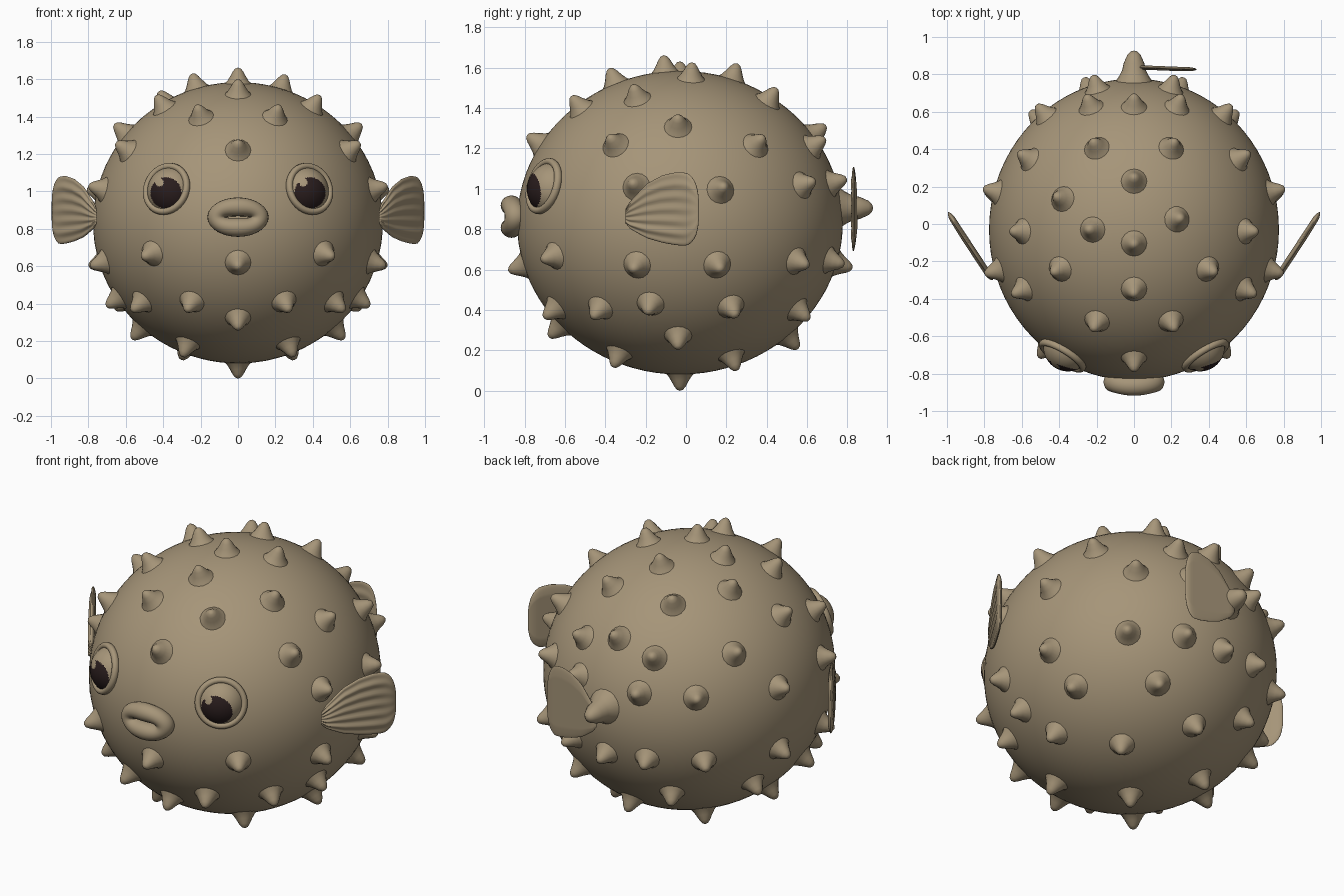
import bpy, bmesh, math
from mathutils import Vector, Matrix

if "Cube" in bpy.data.objects:
    bpy.data.objects.remove(bpy.data.objects["Cube"])

C = Vector((0, -0.03, 0.832))          # body centre
R = Vector((0.775, 0.807, 0.752))      # body radii


def material(name, rgb):
    m = bpy.data.materials.new(name)
    m.diffuse_color = (*rgb, 1)
    m.use_nodes = True
    m.node_tree.nodes["Principled BSDF"].inputs["Base Color"].default_value = m.diffuse_color
    return m


TAN = material("tan skin", (0.38, 0.30, 0.19))
DARK = material("dark pupil", (0.022, 0.012, 0.012))


def finish(name, bm, mats=(TAN,)):
    bmesh.ops.recalc_face_normals(bm, faces=bm.faces[:])
    for f in bm.faces:
        f.smooth = True
    me = bpy.data.meshes.new(name)
    bm.to_mesh(me)
    bm.free()
    for m in mats:
        me.materials.append(m)
    ob = bpy.data.objects.new(name, me)
    bpy.context.collection.objects.link(ob)
    return ob


def surface(p):
    """Point and outward normal on the body in the direction of p."""
    q = Vector(p) - C
    q /= Vector((q.x / R.x, q.y / R.y, q.z / R.z)).length
    n = Vector((q.x / R.x ** 2, q.y / R.y ** 2, q.z / R.z ** 2)).normalized()
    return C + q, n


def lathe(bm, profile, origin, axis, seg=16):
    """Spin (radius, height) points round an axis; the last point is the tip."""
    rot = axis.to_track_quat('Z', 'Y')
    rings = []
    for r, h in profile[:-1]:
        rings.append([bm.verts.new(origin + rot @ Vector((r * math.cos(a), r * math.sin(a), h)))
                      for a in (2 * math.pi * i / seg for i in range(seg))])
    tip = bm.verts.new(origin + axis * profile[-1][1])
    for i in range(seg):
        j = (i + 1) % seg
        for a, b in zip(rings, rings[1:]):
            bm.faces.new((a[i], a[j], b[j], b[i]))
        bm.faces.new((rings[-1][i], rings[-1][j], tip))


def tube(bm, fn, nu, nv):
    """Closed ring surface from fn(angle_u, angle_v)."""
    v = [[bm.verts.new(fn(2 * math.pi * i / nu, 2 * math.pi * j / nv)) for j in range(nv)]
         for i in range(nu)]
    for i in range(nu):
        for j in range(nv):
            k, l = (i + 1) % nu, (j + 1) % nv
            bm.faces.new((v[i][j], v[k][j], v[k][l], v[i][l]))


# body
bm = bmesh.new()
bmesh.ops.create_icosphere(bm, subdivisions=5, radius=1,
                           matrix=Matrix.Translation(C) @ Matrix.Diagonal((*R, 1)))
finish("body", bm)

# spikes: single ones, then mirrored pairs
single = [(0, -.77, 1.25), (0, -.38, 1.59), (0, -.11, 1.645), (0, .25, 1.6), (0, .68, 1.30),
          (0, .82, .61), (0, .55, .22), (0, -.03, 0), (0, -.87, .6), (0, -.68, .27),
          (-.24, -.03, 1.61), (.25, .03, 1.61), (-.42, .15, 1.53)]
pairs = [(.21, -.55, 1.43), (.43, -.26, 1.5), (.64, -.04, 1.34), (.61, -.36, 1.23),
         (.61, .38, 1.25), (.8, -.27, 1.03), (.8, .19, 1.01), (.5, .615, 1.03),
         (.215, .44, 1.48), (.25, .68, 1.24), (.21, .77, 1.04), (.26, .77, .63),
         (.53, .58, .63), (.8, .175, .6), (.79, -.265, .6), (.48, -.68, .66),
         (.56, -.46, .37), (.7, -.19, .39), (.66, .25, .37), (.33, .62, .35),
         (.56, -.04, .22), (.27, -.7, .37), (.295, -.36, .125), (.3, .25, .11)]
bm = bmesh.new()
for p in single + pairs + [(-x, y, z) for x, y, z in pairs]:
    o, n = surface(p)
    lathe(bm, [(.08, -.015), (.058, .008), (.043, .032), (.029, .058), (.016, .075), (0, .081)], o, n)
finish("spikes", bm)

# tail stub
bm = bmesh.new()
lathe(bm, [(.12, -.04), (.08, .02), (.064, .05), (.055, .09), (.035, .135), (.018, .152), (0, .157)],
      Vector((0, .77, .905)), Vector((0, 1, 0)), 20)
finish("tail_stub", bm)

# fins: fan outline as (length, low edge, high edge)
FAN = [(0, -.07, .0), (.03, -.1, .04), (.12, -.145, .125), (.21, -.168, .168), (.29, -.18, .183),
       (.345, -.182, .178), (.377, -.16, .155), (.4, -.12, .11), (.41, -.06, .05)]


def edge(s):
    for a, b in zip(FAN, FAN[1:]):
        if s <= b[0] + 1e-9:
            f = (s - a[0]) / (b[0] - a[0])
            return a[1] + f * (b[1] - a[1]), a[2] + f * (b[2] - a[2])


def fin(name, base, along, out, length, width, thick, mirror=1):
    """Thin fan with a ribbed outer face and a plain inner face."""
    along, out = Vector(along).normalized(), Vector(out).normalized()
    bm = bmesh.new()
    nu, nv = 24, 48
    sheets = []
    for side in (1, -1):
        g = []
        for i in range(nu + 1):
            u = .5 - .5 * math.cos(math.pi * i / nu)
            lo, hi = edge(u * .41)
            row = []
            for j in range(nv + 1):
                w = .5 - .5 * math.cos(math.pi * j / nv)
                rim = min(1, 8 * w * (1 - w)) ** .5 * min(1, 12 * u) ** .5 * min(1, 12 * (1 - u)) ** .5
                h = thick * rim
                if side > 0:
                    h *= 1 + .3 * math.cos(12 * math.pi * w) * min(1, 3 * (1 - u))
                p = Vector(base) + along * (u * length) + out * (side * h)
                p.z += width * (lo + w * (hi - lo))
                p.x *= mirror
                row.append(bm.verts.new(p))
            g.append(row)
        sheets.append(g)
        for i in range(nu):
            for j in range(nv):
                bm.faces.new((g[i][j], g[i + 1][j], g[i + 1][j + 1], g[i][j + 1]))
    bmesh.ops.remove_doubles(bm, verts=bm.verts[:], dist=1e-5)
    finish(name, bm)


for name, m in (("right_side_fin", 1), ("left_side_fin", -1)):
    fin(name, (.755, -.30, .9), (.24, .365, 0), (.365, -.24, 0), .435, 1, .015, m)
fin("tail_fin", (0, .84, .9), (1, -.04, 0), (0, -1, 0), .335, 1.15, .01)

# lips
bm = bmesh.new()


def lip(a, b):
    r = .05
    x = (.113 + r * math.cos(b)) * math.cos(a)
    z = (.055 + r * math.cos(b)) * math.sin(a)
    return Vector((x, -.865 + .02 * math.cos(a) ** 2 + .053 * math.sin(b), .862 + z))


tube(bm, lip, 48, 20)
finish("lips", bm)

# eyes with lid rims
for name, s in (("right", 1), ("left", -1)):
    o, n = surface((s * .38, -.70, 1.012))
    rot = n.to_track_quat('Z', 'Y').to_matrix().to_4x4()
    c = o - n * .06
    bm = bmesh.new()
    bmesh.ops.create_uvsphere(bm, u_segments=96, v_segments=64, radius=.133,
                              matrix=Matrix.Translation(c) @ rot)
    for f in bm.faces:                 # pupil disc with a small plain glint
        p = f.calc_center_median()
        d = math.hypot(p.x - s * .385, p.z - .992)
        g = math.hypot(p.x - s * .385 + .035, p.z - 1.048)
        f.material_index = int(p.y < c.y and d < .083 and g > .022)
    finish(name + "_eye", bm, (TAN, DARK))
    bm = bmesh.new()
    tube(bm, lambda a, b: o + rot.to_3x3() @ Vector((
        (.125 + .018 * math.cos(b)) * math.cos(a),
        (.125 + .018 * math.cos(b)) * math.sin(a), .02 * math.sin(b))), 40, 12)
    finish(name + "_eyelid", bm)
